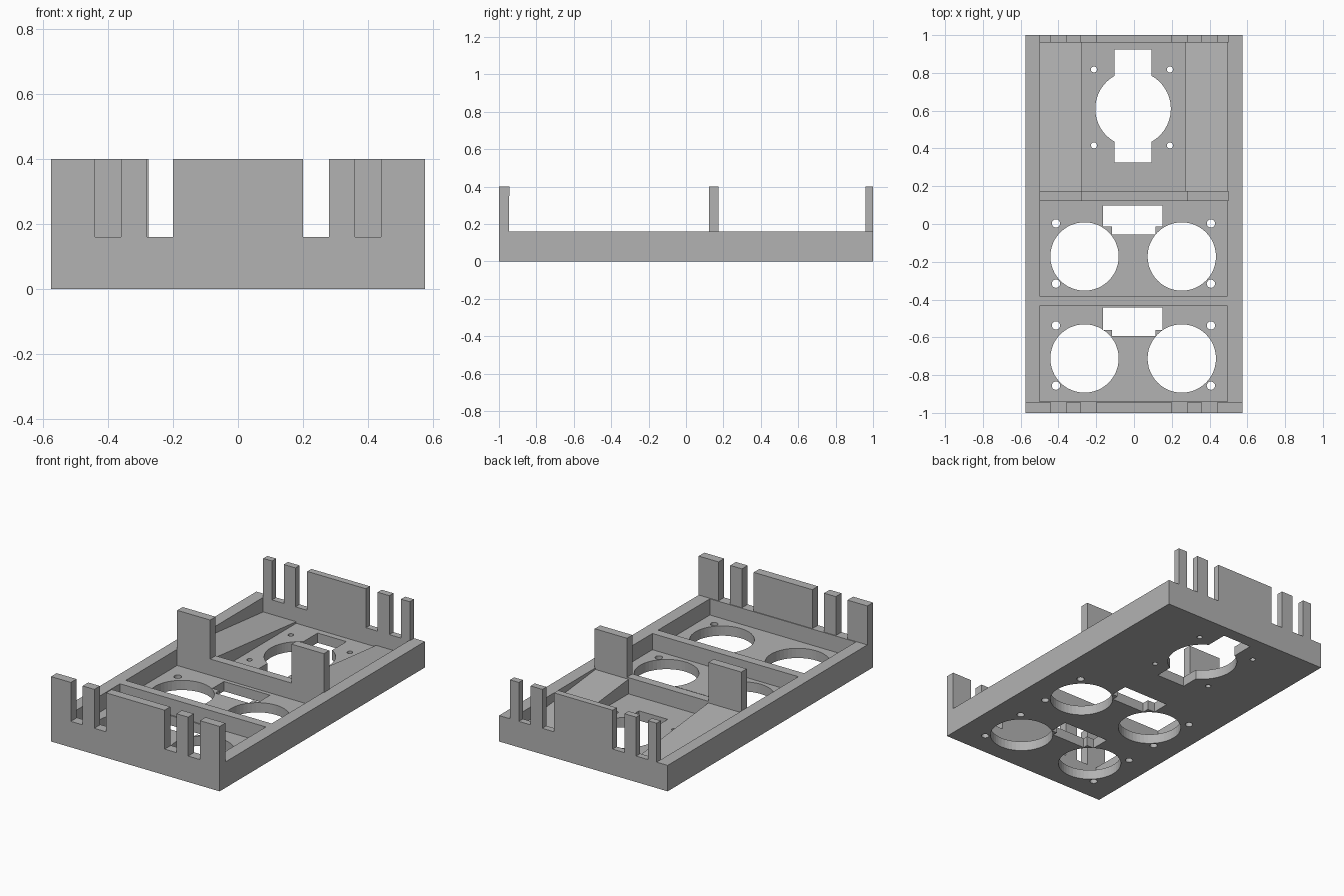
import bpy, bmesh, math
from mathutils import Matrix

cube = bpy.data.objects.get("Cube")
if cube:
    bpy.data.objects.remove(cube, do_unlink=True)

grey = bpy.data.materials.new("plain grey")
grey.use_nodes = True
grey.diffuse_color = (0.45, 0.45, 0.45, 1)
grey.node_tree.nodes["Principled BSDF"].inputs["Base Color"].default_value = (0.45, 0.45, 0.45, 1)


def rect(x0, x1, y0, y1):
    return [(x0, y0), (x1, y0), (x1, y1), (x0, y1)]


def circle(cx, cy, r, n=48):
    return [(cx + r * math.cos(2 * math.pi * i / n), cy + r * math.sin(2 * math.pi * i / n)) for i in range(n)]


def plate(name, outlines, low, high, matrix=Matrix()):
    """Extrude a filled outline (holes follow the first loop) from low to high."""
    curve = bpy.data.curves.new(name, "CURVE")
    curve.dimensions = "2D"
    curve.fill_mode = "BOTH"
    curve.extrude = (high - low) / 2
    for pts in outlines:
        spline = curve.splines.new("POLY")
        spline.points.add(len(pts) - 1)
        for p, (x, y) in zip(spline.points, pts):
            p.co = (x, y, 0, 1)
        spline.use_cyclic_u = True
    temp = bpy.data.objects.new(name + "_outline", curve)
    bpy.context.collection.objects.link(temp)
    bpy.context.view_layer.update()
    mesh = bpy.data.meshes.new_from_object(temp.evaluated_get(bpy.context.evaluated_depsgraph_get()))
    bpy.data.objects.remove(temp, do_unlink=True)
    bm = bmesh.new()
    bm.from_mesh(mesh)
    bmesh.ops.remove_doubles(bm, verts=bm.verts, dist=1e-5)
    bmesh.ops.translate(bm, verts=bm.verts, vec=(0, 0, (low + high) / 2))
    bmesh.ops.transform(bm, verts=bm.verts, matrix=matrix)
    bmesh.ops.recalc_face_normals(bm, faces=bm.faces)
    for f in bm.faces:
        f.smooth = False
    bm.to_mesh(mesh)
    bm.free()
    mesh.name = name
    mesh.materials.clear()
    mesh.materials.append(grey)
    obj = bpy.data.objects.new(name, mesh)
    bpy.context.collection.objects.link(obj)
    return obj


W, FLOOR, RIM, TOP = 0.575, 0.06, 0.16, 0.4
IN_L, IN_R = -0.5, 0.495

# Floor holes: two rows of paired round openings with a stepped window
holes = []
for cy, win_top, win_mid, win_low in [(-0.172, 0.098, -0.013, -0.055), (-0.712, -0.442, -0.561, -0.592)]:
    for cx in (-0.262, 0.253):
        holes.append(circle(cx, cy, 0.181))
    for x in (-0.413, 0.407):
        for dy in (0.175, -0.144):
            holes.append(circle(x, cy + dy, 0.022, 20))
    holes.append([(-0.165, win_top), (0.15, win_top), (0.15, win_mid), (0.113, win_mid),
                  (0.113, win_low), (-0.116, win_low), (-0.116, win_mid), (-0.165, win_mid)])

# Large round opening joined with a long slot
cx, cy, r, half = -0.005, 0.61, 0.2, 0.098
a = math.acos(half / r)
arc = [(r * math.cos(-a + 2 * a * i / 24), r * math.sin(-a + 2 * a * i / 24)) for i in range(25)]
side = [(half, -0.285)] + arc + [(half, 0.313)]
holes.append([(cx + x, cy + y) for x, y in side] + [(cx - x, cy + y) for x, y in reversed(side)])
for x in (-0.212, 0.19):
    for y in (0.818, 0.416):
        holes.append(circle(x, y, 0.016, 20))

plate("floor", [rect(-W, W, -1, 1)] + holes, 0, FLOOR)

# Rim and dividers around three pockets
pockets = [rect(IN_L, IN_R, y0, y1) for y0, y1 in [(-0.94, -0.435), (-0.38, 0.122), (0.175, 0.96)]]
plate("rim_and_dividers", [rect(-W, W, -1, 1)] + pockets, FLOOR, RIM)

# Upright fingers and panels on both ends, and the two middle tabs
upright = Matrix.Rotation(math.pi / 2, 4, "X")


def fingers(name, edge, y0, y1):
    for x0, x1, part in [(-edge, -0.44, "right_outer"), (-0.36, -0.28, "right_inner"), (-0.2, 0.2, "panel"),
                         (0.28, 0.36, "left_inner"), (0.44, edge, "left_outer")]:
        plate(f"{name}_{part}", [rect(x0, x1, RIM, TOP)], -y1, -y0, upright)


fingers("front_finger", W, -1, -0.945)
fingers("back_finger", 0.5, 0.96, 1)
for name, x0, x1 in [("right", IN_L, -0.275), ("left", 0.28, 0.5)]:
    plate(f"middle_tab_{name}", [rect(x0, x1, RIM, TOP)], -0.175, -0.122, upright)

# Sloping ledges along the sides of the rear pocket
sideways = Matrix(((0, 0, 1, 0), (1, 0, 0, 0), (0, 1, 0, 0), (0, 0, 0, 1)))
wedge = [(0.175, FLOOR), (0.96, FLOOR), (0.96, 0.07), (0.175, 0.15)]
plate("ledge_right", [wedge], IN_L, -0.275, sideways)
plate("ledge_left", [wedge], 0.27, IN_R, sideways)
